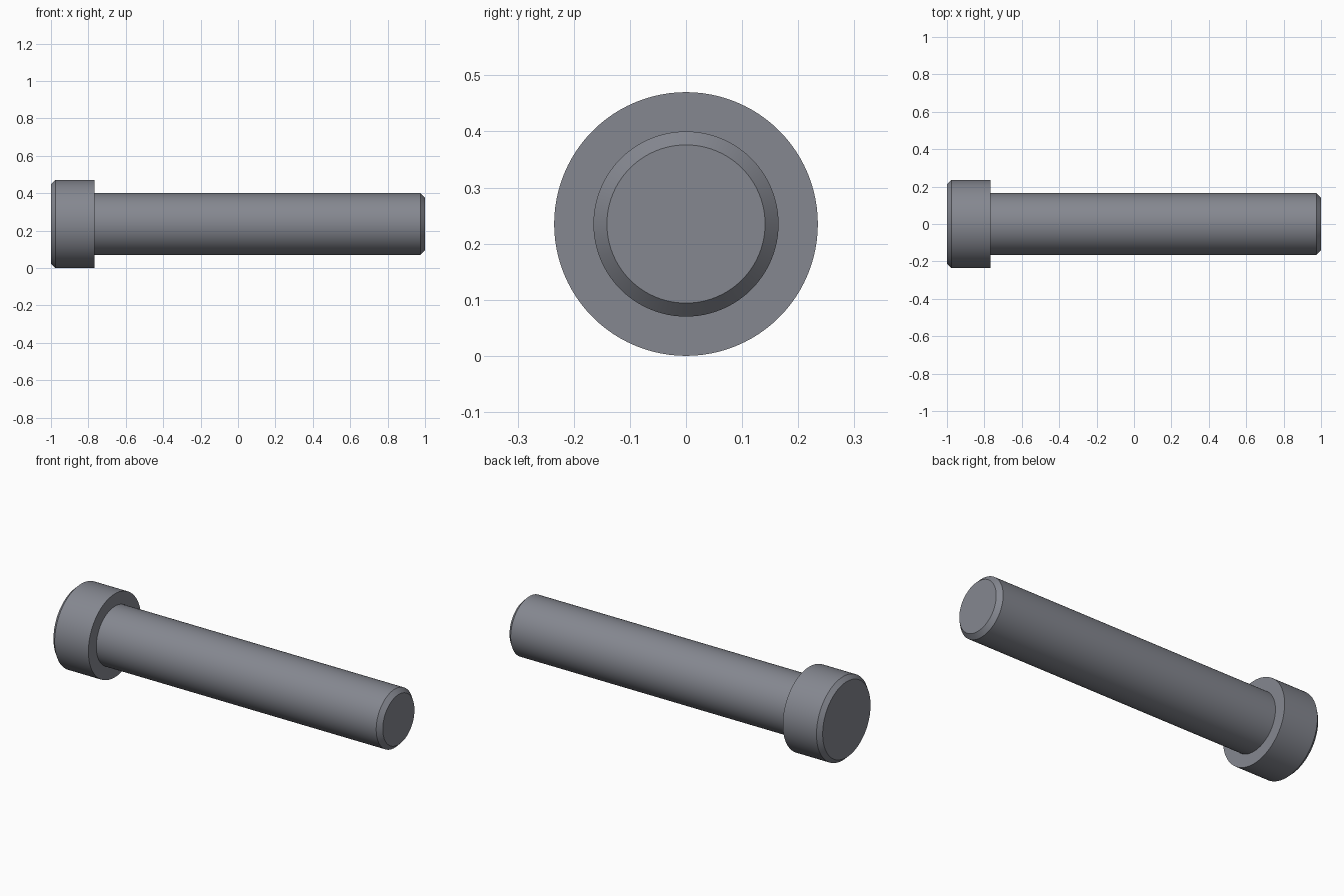
import bpy, bmesh, math
from mathutils import Vector

if "Cube" in bpy.data.objects:
    bpy.data.objects.remove(bpy.data.objects["Cube"])

HEAD_R = 0.235
SIDES = 96

# dark steel
steel = bpy.data.materials.new("dark_steel")
steel.diffuse_color = (0.235, 0.245, 0.28, 1)
steel.use_nodes = True
steel.node_tree.nodes["Principled BSDF"].inputs["Base Color"].default_value = steel.diffuse_color


def lathe_x(name, profile):
    """Revolve (x, radius) points around the pin's long axis."""
    bm = bmesh.new()
    verts = [bm.verts.new((x, 0, r)) for x, r in profile]
    edges = [bm.edges.new(pair) for pair in zip(verts, verts[1:])]
    bmesh.ops.spin(bm, geom=verts + edges, cent=(0, 0, 0), axis=(1, 0, 0),
                   angle=math.tau, steps=SIDES, use_merge=True)
    bmesh.ops.remove_doubles(bm, verts=bm.verts, dist=1e-5)
    # flat end caps
    bmesh.ops.holes_fill(bm, edges=[e for e in bm.edges if e.is_boundary], sides=0)
    bmesh.ops.recalc_face_normals(bm, faces=bm.faces)
    mesh = bpy.data.meshes.new(name)
    bm.to_mesh(mesh)
    bm.free()
    mesh.materials.append(steel)
    obj = bpy.data.objects.new(name, mesh)
    obj.location = Vector((0, 0, HEAD_R))
    bpy.context.collection.objects.link(obj)
    bpy.ops.object.select_all(action='DESELECT')
    obj.select_set(True)
    bpy.context.view_layer.objects.active = obj
    bpy.ops.object.shade_smooth_by_angle(angle=math.radians(30))
    return obj


# headed pin: chamfered head, shoulder, shank with chamfered tip
lathe_x("headed_pin", [
    (-1.0, 0.213), (-0.977, HEAD_R), (-0.767, HEAD_R),
    (-0.767, 0.165), (0.976, 0.165), (1.0, 0.141),
])
